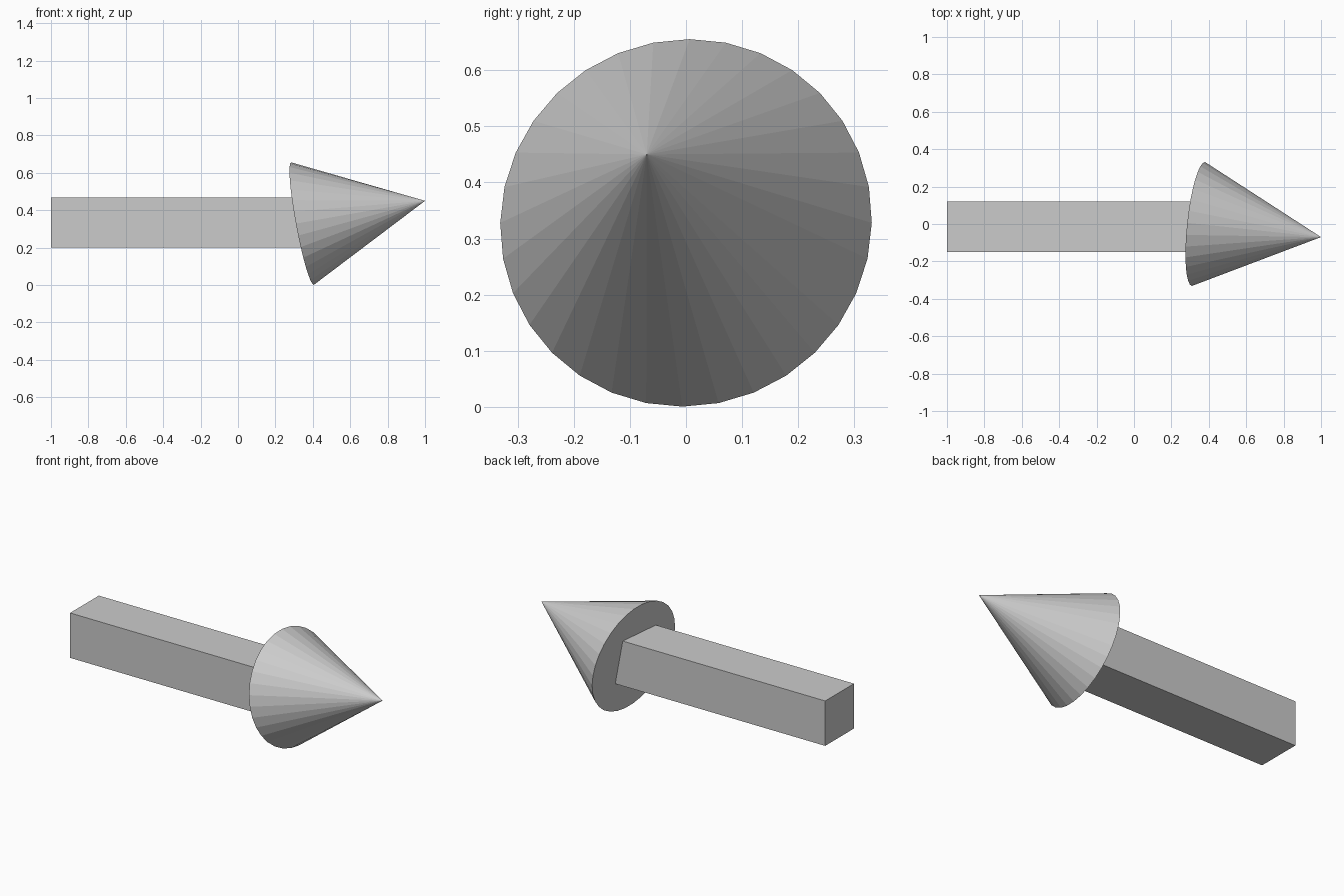
import bpy
from mathutils import Vector
import math

if "Cube" in bpy.data.objects:
    bpy.data.objects.remove(bpy.data.objects["Cube"])

# Square shaft, its front end buried in the head
x0, x1 = -1.0, 0.40
y0, y1 = -0.15, 0.12
z0, z1 = 0.20, 0.467
bpy.ops.mesh.primitive_cube_add(size=1, location=((x0 + x1) / 2, (y0 + y1) / 2, (z0 + z1) / 2))
shaft = bpy.context.object
shaft.name = "arrow_shaft"
shaft.scale = (x1 - x0, y1 - y0, z1 - z0)

# Tilted flat-shaded cone head, from base centre to tip
base = Vector((0.345, 0.0, 0.328))
tip = Vector((1.0, -0.07, 0.45))
axis = tip - base
pitch = math.acos(axis.z / axis.length)
yaw = math.atan2(axis.y, axis.x)
bpy.ops.mesh.primitive_cone_add(vertices=32, radius1=0.333, radius2=0, depth=axis.length,
                                location=(base + tip) / 2, rotation=(0, pitch, yaw))
bpy.context.object.name = "arrow_head"
